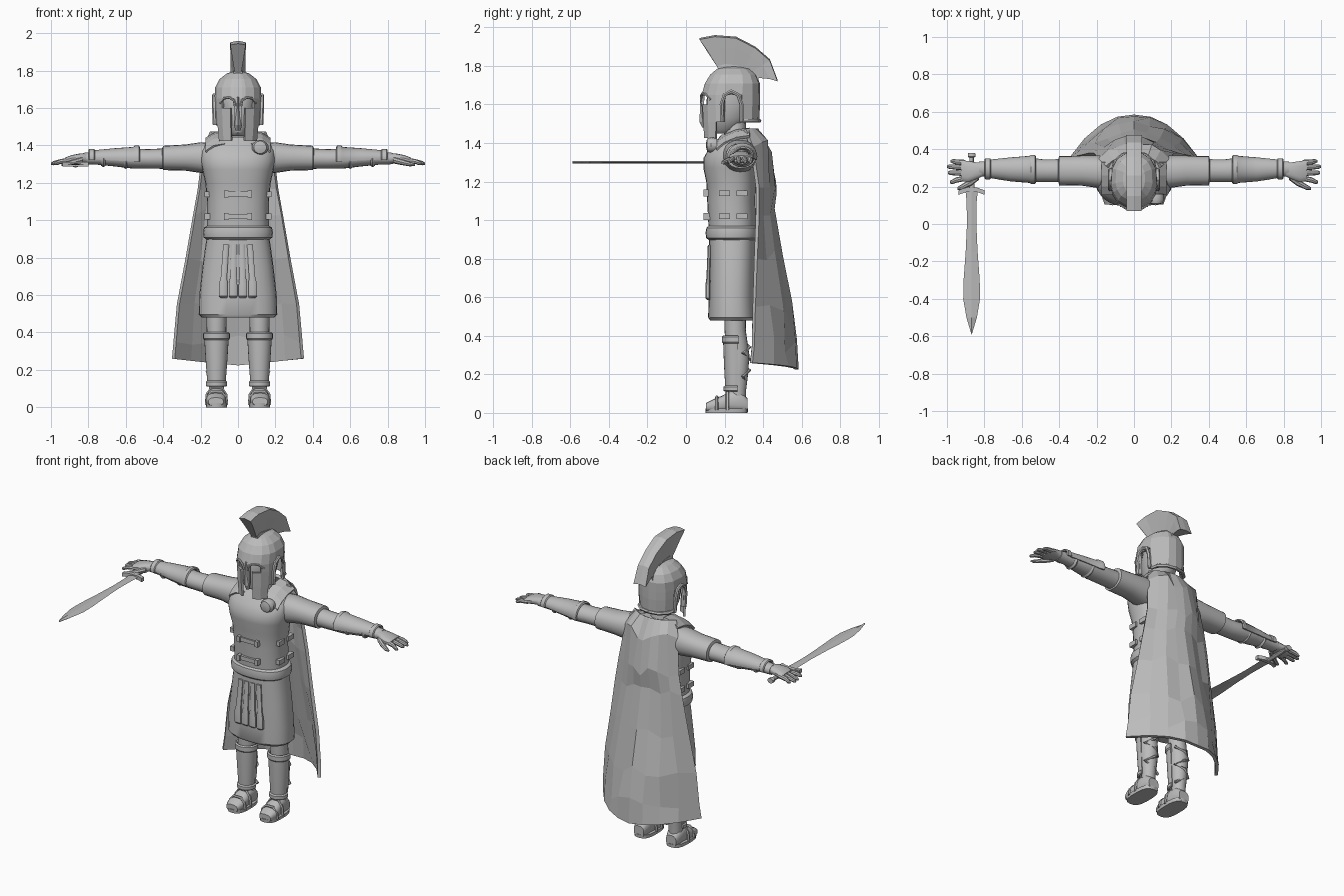
import bpy, bmesh, math, random
from mathutils import Vector

random.seed(4)
grey = bpy.data.materials.new("plain grey")
grey.diffuse_color = (0.5, 0.5, 0.5, 1)


def finish(ob, mirror=False, thick=0, smooth=35):
    """Apply mirror / thickness, then shade smooth by angle (0 = flat)."""
    if thick:
        m = ob.modifiers.new("thickness", 'SOLIDIFY')
        m.thickness = thick
    if mirror:
        ob.modifiers.new("mirror", 'MIRROR')
    bpy.ops.object.select_all(action='DESELECT')
    ob.select_set(True)
    bpy.context.view_layer.objects.active = ob
    bpy.ops.object.convert(target='MESH')
    ob = bpy.context.object
    ob.data.materials.clear()
    ob.data.materials.append(grey)
    if smooth:
        bpy.ops.object.shade_smooth_by_angle(angle=math.radians(smooth))
    return ob


def loft(name, rings, closed=True, caps=(True, True), skip=None, **kw):
    bm = bmesh.new()
    vs = [[bm.verts.new(p) for p in r] for r in rings]
    n = len(vs[0])
    for i in range(len(vs) - 1):
        for j in range(n if closed else n - 1):
            if not (skip and skip(i, j)):
                k = (j + 1) % n
                bm.faces.new((vs[i][j], vs[i][k], vs[i + 1][k], vs[i + 1][j]))
    if closed and caps[0]:
        bm.faces.new(vs[0])
    if closed and caps[1]:
        bm.faces.new(vs[-1])
    bmesh.ops.delete(bm, geom=[v for v in bm.verts if not v.link_faces], context='VERTS')
    bmesh.ops.recalc_face_normals(bm, faces=bm.faces)
    me = bpy.data.meshes.new(name)
    bm.to_mesh(me)
    bm.free()
    ob = bpy.data.objects.new(name, me)
    bpy.context.collection.objects.link(ob)
    return finish(ob, **kw)


def tube(name, secs, axis='z', n=20, angles=None, p=1.0, closed=True, **kw):
    """Sections (t, centre u, centre v, radius u, radius v) along an axis."""
    angles = angles or [360 * i / n for i in range(n)]

    def pw(v):
        return math.copysign(abs(v) ** p, v) if abs(v) > 1e-6 else 0
    rings = []
    for t, cu, cv, ru, rv in secs:
        ring = []
        for a in angles:
            u = cu + ru * pw(math.sin(math.radians(a)))
            v = cv - rv * pw(math.cos(math.radians(a)))
            ring.append({'z': (u, v, t), 'x': (t, u, v), 'y': (u, t, v)}[axis])
        rings.append(ring)
    return loft(name, rings, closed, **kw)


def box(name, lo, hi, **kw):
    ring = lambda z: [(lo[0], lo[1], z), (hi[0], lo[1], z), (hi[0], hi[1], z), (lo[0], hi[1], z)]
    return loft(name, [ring(lo[2]), ring(hi[2])], smooth=0, **kw)


def rope(name, pts, r, mirror=True):
    cu = bpy.data.curves.new(name, 'CURVE')
    cu.dimensions = '3D'
    cu.bevel_depth = r
    cu.bevel_resolution = 1
    cu.use_fill_caps = True
    s = cu.splines.new('POLY')
    s.points.add(len(pts) - 1)
    for q, c in zip(s.points, pts):
        q.co = (*c, 1)
    ob = bpy.data.objects.new(name, cu)
    bpy.context.collection.objects.link(ob)
    ob = finish(ob, smooth=0)
    return finish(ob, mirror=mirror, smooth=50)


# Torso, tunic skirt and belt
tube("breastplate", [(.90, 0, .24, .165, .12), (1.0, 0, .24, .165, .125), (1.1, 0, .235, .165, .125),
     (1.2, 0, .235, .175, .13), (1.27, 0, .227, .19, .137), (1.32, 0, .227, .2, .137),
     (1.37, 0, .24, .197, .122), (1.41, 0, .255, .175, .1), (1.445, 0, .26, .11, .075)], n=28, p=.85)
tube("skirt", [(.48, 0, .24, .195, .115), (.495, 0, .24, .21, .125), (.6, 0, .238, .207, .121),
     (.75, 0, .24, .19, .12), (.86, 0, .24, .175, .12), (.92, 0, .24, .165, .12)], n=28, p=.8)
tube("belt", [(.895, 0, .24, .165, .12), (.908, 0, .24, .183, .135), (.935, 0, .24, .187, .139),
     (.96, 0, .24, .182, .134), (.972, 0, .24, .163, .12)], n=28, p=.85)

# Hanging straps on the front of the skirt
for x in (.025, .075):
    tube("skirt_strap", [(.585, x, .118, .018, .008), (.595, x * 1.05, .113, .024, .013),
         (.66, x * 1.05, .113, .023, .013), (.70, x, .115, .017, .009),
         (.87, x * .85, .122, .016, .009)], n=10, p=.7, mirror=True)

# Armour clasps on front and flanks
for z in (1.02, 1.14):
    box("front_clasp", (-.07, .1, z - .013), (.07, .13, z + .013))
    box("clasp_end", (.052, .092, z - .018), (.074, .13, z + .018), mirror=True)
    for y in (.20, .29):
        box("side_clasp", (.15, y - .028, z - .015), (.178, y + .028, z + .015), mirror=True)

# Neck and face
tube("neck", [(1.40, 0, .26, .08, .07), (1.45, 0, .255, .06, .058), (1.56, 0, .25, .06, .058)], n=14)
tube("head", [(1.45, 0, .19, .03, .035), (1.47, 0, .2, .055, .07), (1.53, 0, .225, .085, .11),
     (1.62, 0, .235, .1, .13), (1.69, 0, .24, .095, .115), (1.74, 0, .24, .05, .06)], n=16)

# Helmet shell with eye, mouth and ear openings
cols = [-160, -135, -110, -80, -62, -40, -16, -8, 8, 16, 40, 62, 80, 110, 135, 160, 180]


def opening(i, j):
    a = cols[j]
    b = cols[j + 1] if j + 1 < len(cols) else 200
    m = abs(a + b) / 2
    if i == 0:
        return not 16 < m < 62
    if i == 1:
        return 8 < m < 16 or 80 < m < 110
    return i == 2 and (8 < m < 40 or 80 < m < 110)


tube("helmet", [(1.425, 0, .22, .114, .13), (1.51, 0, .232, .122, .148), (1.60, 0, .232, .126, .152),
     (1.65, 0, .232, .127, .152), (1.71, 0, .24, .124, .143), (1.755, 0, .245, .1, .12),
     (1.785, 0, .245, .06, .085), (1.797, 0, .245, .02, .04)], angles=cols, p=.88,
     caps=(False, True), skip=opening, thick=.013, smooth=0)
loft("nose_guard", [[(-w, y + .02, z), (0, y, z), (w, y + .02, z)] for w, y, z in
     ((.014, .085, 1.48), (.022, .07, 1.51), (.014, .073, 1.6), (.02, .078, 1.66))], smooth=0)
rope("brow_ridge", [(.015, .08, 1.61), (.022, .078, 1.64), (.045, .084, 1.656),
     (.075, .103, 1.652), (.095, .128, 1.625)], .007)
rope("ear_rim", [(.124, .188, 1.51), (.128, .185, 1.6), (.128, .2, 1.65), (.128, .235, 1.668),
     (.128, .27, 1.65), (.128, .288, 1.6), (.122, .288, 1.51)], .011)
rope("neck_guard_rim", [(.112, .29, 1.515), (.1, .335, 1.515), (.06, .37, 1.515), (0, .38, 1.515)], .011)

# Crest: inner edge to flared outer edge, on a comb
crest = [(.165, 1.79, .07, 1.945), (.2, 1.8, .15, 1.96), (.25, 1.795, .26, 1.952),
         (.3, 1.785, .36, 1.9), (.34, 1.765, .435, 1.835), (.375, 1.738, .475, 1.728)]
rings, comb = [], []
for y, z, oy, oz in crest:
    w = random.uniform(.038, .052)
    my, mz = y * .4 + oy * .6, z * .4 + oz * .6
    rings.append([(-.018, y, z), (-w * .8, my, mz), (-w, oy, oz - .008), (0, oy, oz),
                  (w, oy, oz - .008), (w * .8, my, mz), (.018, y, z)])
    comb.append([(-.028, y, z - .06), (-.022, y, z + .01), (.022, y, z + .01), (.028, y, z - .06)])
loft("crest", rings, smooth=0)
loft("crest_comb", comb, smooth=0)

# Cape: curved sheet with slightly crumpled facets
rows = [(1.475, .15, .31, .375), (1.38, .19, .35, .445), (1.17, .215, .38, .47), (1.03, .24, .38, .46),
        (.8, .28, .37, .505), (.55, .327, .36, .55), (.35, .345, .355, .575), (.245, .353, .345, .585)]
sheet = []
for i, (z, w, e, b) in enumerate(rows):
    row = []
    for j in range(9):
        u = j / 4 - 1
        inner = 0 < i < 7 and 0 < j < 8
        dz = random.uniform(-.04, .04) if inner else (.015 - .035 * (1 - abs(u)) if i == 7 else 0)
        dy = random.uniform(-.02, .005) if inner and j != 4 else 0
        row.append((w * u, e + (b - e) * (1 - abs(u) ** 2.2) + dy, z + dz))
    sheet.append(row)
loft("cape", sheet, closed=False, thick=.02, smooth=0)
# Cape straps over the shoulders and the brooch
loft("shoulder_strap", [[(.07, y, z + .01), (.13, y, z), (.175, y, z - .03)] for y, z in
     ((.155, 1.40), (.2, 1.435), (.26, 1.46), (.33, 1.47))], closed=False, thick=.015, mirror=True, smooth=0)
tube("brooch", [(.105, .118, 1.39, .015, .015), (.11, .118, 1.39, .034, .034),
     (.13, .118, 1.39, .045, .04), (.16, .118, 1.39, .04, .035)], axis='y', n=14)

# Arms, sleeves and bracers
tube("sleeve", [(.13, .275, 1.33, .09, .085), (.2, .28, 1.335, .086, .082), (.28, .285, 1.335, .08, .07),
     (.4, .285, 1.333, .078, .065), (.405, .285, 1.333, .06, .052)], axis='x', p=.9, mirror=True)
tube("arm", [(.38, .285, 1.33, .062, .055), (.48, .285, 1.328, .06, .052), (.57, .29, 1.33, .066, .053),
     (.66, .29, 1.333, .058, .045), (.75, .293, 1.333, .043, .036), (.83, .295, 1.33, .04, .03)],
     axis='x', mirror=True)
tube("bracer", [(.525, .292, 1.33, .072, .06), (.53, .292, 1.33, .078, .07), (.55, .292, 1.33, .078, .07),
     (.56, .292, 1.33, .072, .062), (.66, .292, 1.333, .064, .052), (.765, .295, 1.335, .05, .04),
     (.77, .295, 1.335, .056, .047), (.795, .295, 1.335, .056, .047), (.80, .295, 1.335, .05, .04)],
     axis='x', angles=list(range(75, 286, 15)), closed=False, thick=.012, mirror=True)
for x in (.6, .72):
    tube("bracer_strap", [(x - .012, .29, 1.332, .06 - (x - .6) * .1, .05 - (x - .6) * .08),
         (x, .29, 1.33, .066 - (x - .6) * .1, .056 - (x - .6) * .08),
         (x + .012, .29, 1.332, .06 - (x - .6) * .1, .05 - (x - .6) * .08)], axis='x', mirror=True)

# Hands with fingers and thumb
tube("palm", [(.80, .295, 1.33, .036, .028), (.84, .285, 1.332, .045, .026), (.89, .28, 1.325, .058, .023),
     (.925, .285, 1.318, .055, .017)], axis='x', n=14, p=.8, mirror=True)
for y0, y1, end in ((.328, .335, .98), (.302, .307, 1.0), (.272, .274, .995), (.245, .225, .985)):
    tube("finger", [(.90, y0, 1.32, .015, .015), (.95, (y0 + y1) / 2, 1.314, .0145, .013),
         (end - .012, y1, 1.305, .012, .011), (end, y1, 1.302, .006, .006)], axis='x', n=8, mirror=True)
tube("thumb", [(.83, .255, 1.322, .02, .018), (.87, .225, 1.312, .02, .016), (.92, .198, 1.3, .015, .012),
     (.945, .19, 1.297, .007, .006)], axis='x', n=8, mirror=True)

# Sword: leaf blade, guard, grip, pommel
SX, SZ = -.868, 1.3
blade = [(.17, .032), (.12, .027), (0, .025), (-.15, .032), (-.3, .043), (-.4, .045), (-.5, .028), (-.59, .001)]
loft("sword_blade", [[(SX - w, y, SZ), (SX, y, SZ + .006), (SX + w, y, SZ), (SX, y, SZ - .006)]
     for y, w in blade], smooth=0)
loft("sword_guard", [[(SX + x, y - .012, SZ - .012), (SX + x, y + .012, SZ - .012),
     (SX + x, y + .012, SZ + .012), (SX + x, y - .012, SZ + .012)] for x, y in
     ((-.07, .168), (-.03, .182), (.03, .182), (.07, .168))], smooth=0)
tube("sword_grip", [(.17, SX, SZ, .016, .012), (.25, SX, SZ, .014, .013), (.355, SX, SZ, .013, .012),
     (.36, SX, SZ, .022, .018), (.38, SX, SZ, .02, .016)], axis='y', n=10)

# Legs, greaves and sandals
LX = .115
tube("leg", [(.05, LX, .27, .04, .04), (.12, LX, .27, .041, .042), (.2, LX, .27, .05, .052),
     (.3, LX, .267, .055, .062), (.38, LX, .26, .052, .057), (.43, LX, .255, .053, .055),
     (.54, LX, .255, .056, .056)], mirror=True)
tube("greave", [(.11, LX, .253, .05, .05), (.115, LX, .253, .057, .058), (.135, LX, .253, .057, .058),
     (.142, LX, .253, .05, .05), (.25, LX, .255, .058, .058), (.36, LX, .255, .065, .062),
     (.367, LX, .255, .071, .068), (.395, LX, .255, .071, .068), (.402, LX, .255, .064, .06)],
     angles=list(range(-105, 106, 15)), closed=False, thick=.012, mirror=True)
rope("calf_lacing", [(LX + s * .05, .295, z) if k % 2 == 0 else (LX, .329 - .02 * (z < .2), z)
     for k, (s, z) in enumerate([(-1, .37), (0, .34), (1, .31), (0, .28), (-1, .25), (0, .22),
                                 (1, .19), (0, .16), (-1, .13)])], .009)
tube("foot", [(.105, LX + .003, .03, .04, .022), (.14, LX + .003, .036, .053, .034), (.19, LX, .046, .05, .044),
     (.24, LX, .06, .046, .058), (.29, LX, .055, .046, .053), (.318, LX, .04, .036, .036)],
     axis='y', n=14, p=.75, mirror=True)
tube("sandal_sole", [(0, LX, .211, .057, .109), (.022, LX, .211, .059, .111)], n=18, p=.7, mirror=True)
for y, h in ((.16, .082), (.215, .108)):
    rope("sandal_strap", [(LX - .055, y, .015), (LX - .05, y, h * .65), (LX - .025, y, h),
         (LX + .025, y, h), (LX + .05, y, h * .65), (LX + .055, y, .015)], .009)
